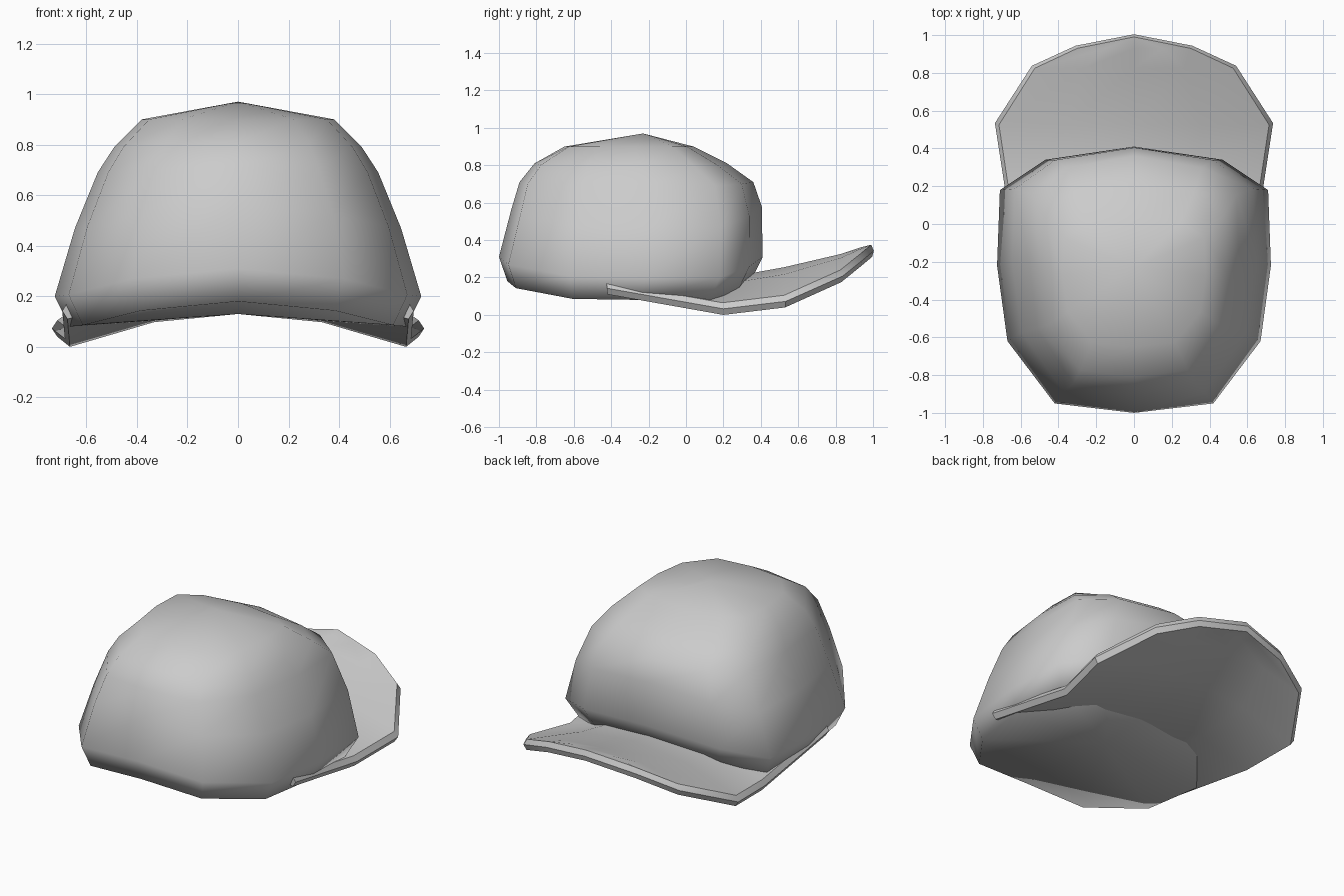
import bpy, bmesh

if "Cube" in bpy.data.objects:
    bpy.data.objects.remove(bpy.data.objects["Cube"])


def make_object(name, bm):
    bmesh.ops.remove_doubles(bm, verts=bm.verts, dist=0.001)
    bmesh.ops.recalc_face_normals(bm, faces=bm.faces)
    me = bpy.data.meshes.new(name)
    bm.to_mesh(me)
    bm.free()
    ob = bpy.data.objects.new(name, me)
    bpy.context.collection.objects.link(ob)
    return ob


def smooth(ob, angle=None):
    bpy.ops.object.select_all(action='DESELECT')
    ob.select_set(True)
    bpy.context.view_layer.objects.active = ob
    if angle is None:
        bpy.ops.object.shade_smooth()
    else:
        bpy.ops.object.shade_smooth_by_angle(angle=angle)


# Crown: one 12-sided plan outline, scaled into stacked rings
half = [(0, -1), (.42, -.95), (.67, -.62), (.725, -.22), (.71, .18), (.47, .34), (0, .41)]
plan = half + [(-x, y) for x, y in half[-2:0:-1]]
# half width, back y, front y, z at back, z at side, z at front
rings = [(.665, -.955, .34, .18, .08, .17),
         (.725, -1.0, .41, .31, .20, .31),
         (.645, -.935, .405, .56, .47, .58),
         (.555, -.89, .36, .71, .69, .71),
         (.49, -.81, .22, .81, .79, .81),
         (.38, -.65, .04, .90, .90, .90)]

bm = bmesh.new()
loops = []
for hw, yb, yf, zb, zs, zf in rings:
    loop = []
    for x, y in plan:
        t = (y + 1) / 1.41
        side = min(1, (abs(x) / .69)) ** 2
        end = zb if y < -.22 else zf
        z = end + (zs - end) * side
        loop.append(bm.verts.new((x / .725 * hw, yb + (yf - yb) * t, z)))
    loops.append(loop)
n = len(plan)
for a, b in zip(loops, loops[1:]):
    for i in range(n):
        j = (i + 1) % n
        bm.faces.new((a[i], a[j], b[j], b[i]))
# closed top and underside
for loop, co in ((loops[-1], (0, -.23, .97)), (loops[0], (0, -.25, .13))):
    c = bm.verts.new(co)
    for i in range(n):
        bm.faces.new((loop[i], loop[(i + 1) % n], c))
smooth(make_object("crown", bm))

# Brim: arched plate running under the crown, curling up at its tip
# y, half width, underside z at edge, underside z at centre
stations = [(-.42, .675, .11, .22), (.2, .665, .0, .13), (.53, .715, .04, .19),
            (.83, .525, .175, .26), (.935, .30, .26, .295), (.995, 0, .31, .31)]
fracs = (-1, -.5, 0, .5, 1)
bm = bmesh.new()
rows = [[bm.verts.new((f * hw, y, zc + (ze - zc) * f * f)) for f in fracs]
        for y, hw, ze, zc in stations]
for a, b in zip(rows, rows[1:]):
    for i in range(4):
        bm.faces.new((a[i], a[i + 1], b[i + 1], b[i]))
bmesh.ops.remove_doubles(bm, verts=bm.verts, dist=0.001)
# thickness: copy the sheet upwards and wall in the rim
base = list(bm.faces)
rim = [e for e in bm.edges if e.is_boundary]
ends = [tuple(e.verts) for e in rim]
top = {v: bm.verts.new((v.co.x, v.co.y - .005, v.co.z + .065)) for v in list(bm.verts)}
for f in base:
    bm.faces.new([top[v] for v in f.verts])
walls = [bm.faces.new((a, b, top[b], top[a])) for a, b in ends]
bmesh.ops.recalc_face_normals(bm, faces=bm.faces)
# push the middle of the rim out for its pointed edge profile
uprights = list({e for w in walls for e in w.edges
                 if abs(e.verts[0].co.x - e.verts[1].co.x) < 1e-5
                 and abs(e.verts[0].co.y - e.verts[1].co.y) < .006})
mids = bmesh.ops.subdivide_edges(bm, edges=uprights, cuts=1)["geom_inner"]
for v in [g for g in mids if isinstance(g, bmesh.types.BMVert)]:
    if v.co.y > -.3 or abs(v.co.x) > .6:
        v.co.x *= 1.03
        v.co.y += .012 * max(0, v.co.y)
smooth(make_object("brim", bm), 0.6)
